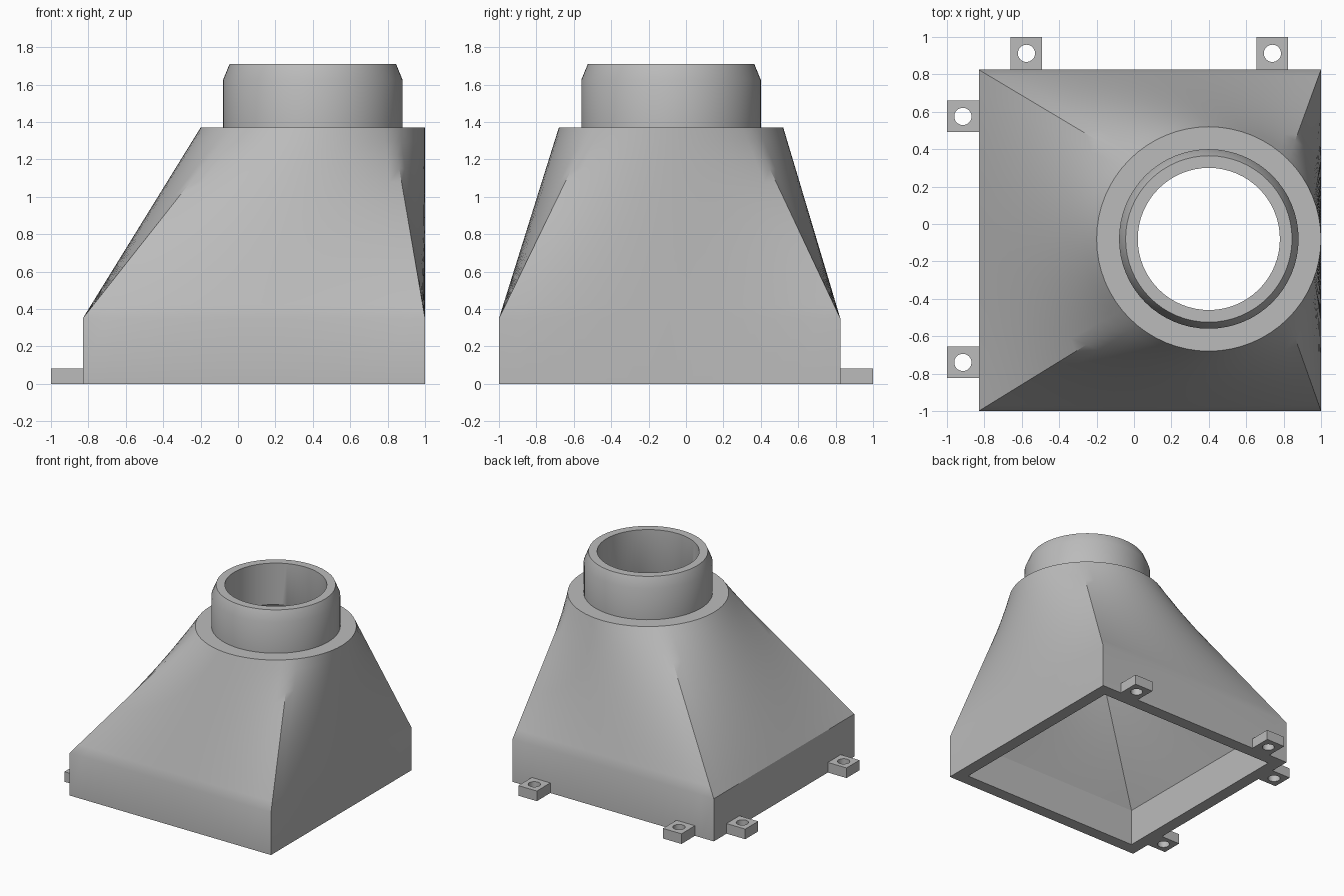
import bpy
import bmesh
from math import cos, sin, pi, radians
from mathutils import Vector

if "Cube" in bpy.data.objects:
    bpy.data.objects.remove(bpy.data.objects["Cube"])

grey = bpy.data.materials.new("plain grey")
grey.use_nodes = True
grey.diffuse_color = (0.5, 0.5, 0.5, 1)
grey.node_tree.nodes["Principled BSDF"].inputs["Base Color"].default_value = (0.5, 0.5, 0.5, 1)


def square(x0, x1, y0, y1, z, n):
    """Rectangular ring, n points per side, starting at the front right corner."""
    corners = [Vector(c) for c in ((x1, y0, z), (x1, y1, z), (x0, y1, z), (x0, y0, z))]
    return [corners[s].lerp(corners[(s + 1) % 4], i / n) for s in range(4) for i in range(n)]


def circle(cx, cy, r, z, n):
    """Round ring whose diagonal points match the corners of a square ring."""
    angles = [-pi / 4 + 2 * pi * i / (4 * n) for i in range(4 * n)]
    return [Vector((cx + r * cos(a), cy + r * sin(a), z)) for a in angles]


def blend(a, b, rows):
    """Rings strictly between two rings."""
    return [[p.lerp(q, k / rows) for p, q in zip(a, b)] for k in range(1, rows)]


def tube(name, rings, crease=None):
    """Skin a closed loop of rings; the crease ring keeps its gentler edges sharp."""
    bm = bmesh.new()
    loops = [[bm.verts.new(p) for p in ring] for ring in rings]
    count = len(rings[0])
    for k, a in enumerate(loops):
        b = loops[(k + 1) % len(loops)]
        for i in range(count):
            j = (i + 1) % count
            bm.faces.new((a[i], a[j], b[j], b[i]))
    bmesh.ops.recalc_face_normals(bm, faces=bm.faces)
    creased = set(loops[crease]) if crease is not None else set()
    for f in bm.faces:
        f.smooth = True
    for e in bm.edges:
        limit = radians(18 if set(e.verts) <= creased else 30)
        e.smooth = e.calc_face_angle(0) < limit
    mesh = bpy.data.meshes.new(name)
    bm.to_mesh(mesh)
    bm.free()
    mesh.materials.append(grey)
    obj = bpy.data.objects.new(name, mesh)
    bpy.context.collection.objects.link(obj)
    return obj


# Hollow hood: square skirt, square-to-round transition, shoulder and spout
N, ROWS, WALL = 16, 14, 0.1
X0, X1, Y0, Y1 = -0.83, 1.0, -1.0, 0.825
CX, CY, SHOULDER = 0.4, -0.08, 1.37


def skirt(z, inset=0):
    return square(X0 + inset, X1 - inset, Y0 + inset, Y1 - inset, z, N)


def spout(r, z):
    return circle(CX, CY, r, z, N)


outer_low, outer_top = skirt(0.35), spout(0.6, SHOULDER)
inner_top, inner_low = spout(0.38, SHOULDER), skirt(0.3, WALL)
rings = [skirt(0), outer_low, *blend(outer_low, outer_top, ROWS), outer_top]
rings += [spout(0.48, SHOULDER), spout(0.48, 1.625), spout(0.445, 1.71), spout(0.38, 1.71)]
rings += [inner_top, *blend(inner_top, inner_low, ROWS), inner_low, skirt(0, WALL)]
tube("hood_body", rings, crease=len(rings) - 2)

# Mounting tabs with screw holes along the back and right edges
TABS = {
    "back_right_tab": (-0.575, 0.9125),
    "back_left_tab": (0.74, 0.9125),
    "right_rear_tab": (-0.915, 0.575),
    "right_front_tab": (-0.915, -0.74),
}
for name, (x, y) in TABS.items():
    hx, hy = (0.084, 0.0875) if name.startswith("back") else (0.085, 0.084)
    box = (x - hx, x + hx, y - hy, y + hy)
    tube(name, [square(*box, 0, 8), square(*box, 0.083, 8),
                circle(x, y, 0.046, 0.083, 8), circle(x, y, 0.046, 0, 8)])
